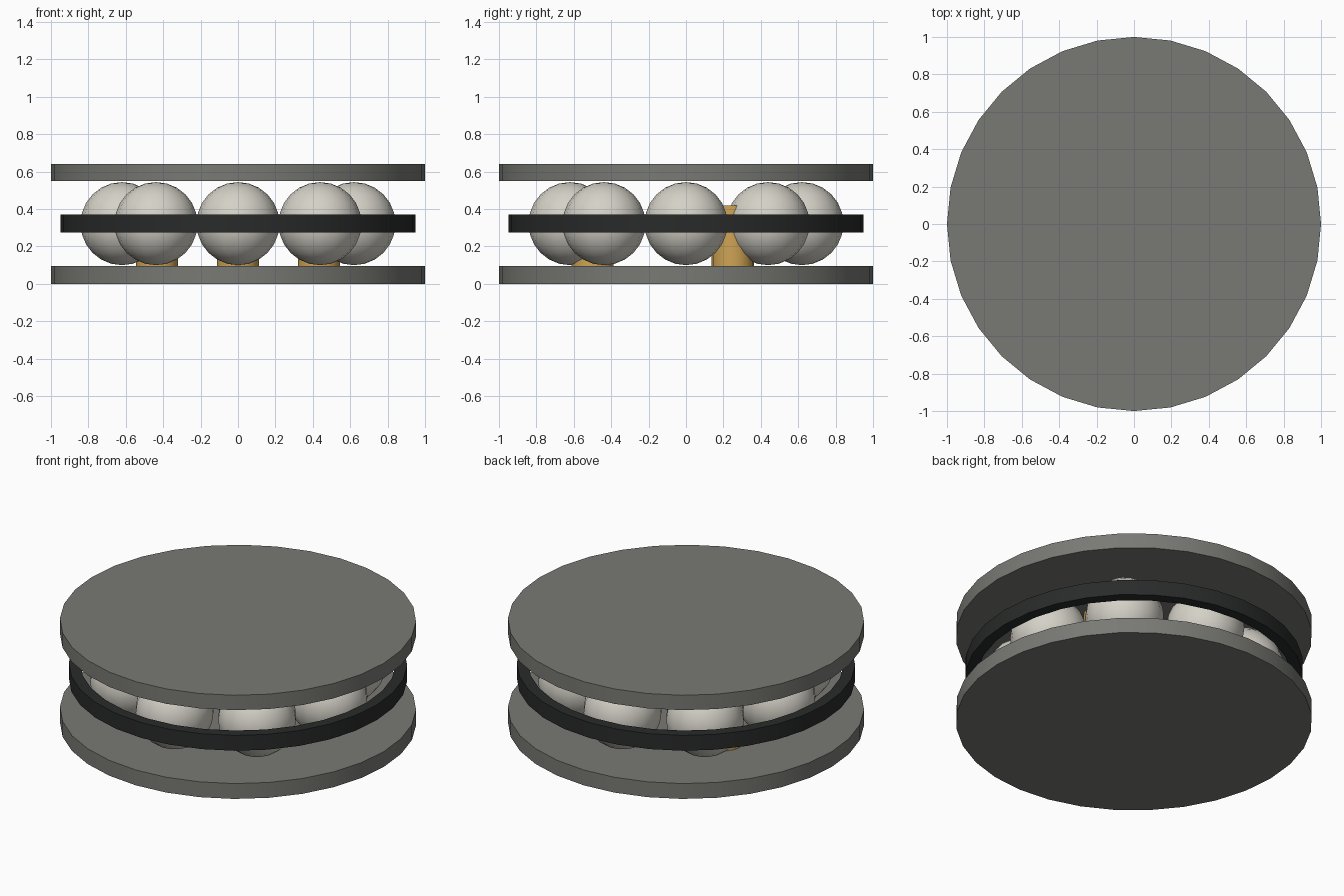
import bpy, bmesh
from math import pi, sin, cos, radians

if "Cube" in bpy.data.objects:
    bpy.data.objects.remove(bpy.data.objects["Cube"])


def material(name, rgb):
    m = bpy.data.materials.new(name)
    m.use_nodes = True
    m.diffuse_color = (*rgb, 1)
    m.node_tree.nodes["Principled BSDF"].inputs["Base Color"].default_value = (*rgb, 1)
    return m


GREY = material("grey_metal", (0.19, 0.19, 0.175))
BLACK = material("dark_cage", (0.022, 0.023, 0.023))
PALE = material("pale_steel", (0.66, 0.64, 0.57))
GOLD = material("brass", (0.62, 0.37, 0.09))


def finish(name, mat, smooth=35):
    ob = bpy.context.object
    ob.name = name
    ob.data.materials.append(mat)
    bpy.ops.object.shade_smooth_by_angle(angle=radians(smooth))
    return ob


def disc(name, mat, radius, z0, z1, x=0, y=0, sides=32):
    bpy.ops.mesh.primitive_cylinder_add(vertices=sides, radius=radius, depth=z1 - z0,
                                        location=(x, y, (z0 + z1) / 2))
    return finish(name, mat)


# Races
disc("lower_race", GREY, 1.0, 0, 0.095)
disc("upper_race", GREY, 1.0, 0.55, 0.642)

# Open cage ring: a rectangular profile spun round the axis
bm = bmesh.new()
profile = [bm.verts.new((r, 0, z)) for r, z in
           ((0.885, 0.275), (0.95, 0.275), (0.95, 0.37), (0.885, 0.37))]
edges = [bm.edges.new((profile[i], profile[(i + 1) % 4])) for i in range(4)]
bmesh.ops.spin(bm, geom=profile + edges, cent=(0, 0, 0), axis=(0, 0, 1),
               angle=2 * pi, steps=32, use_merge=True)
bmesh.ops.remove_doubles(bm, verts=bm.verts, dist=0.0001)
bmesh.ops.recalc_face_normals(bm, faces=bm.faces)
mesh = bpy.data.meshes.new("cage_ring")
bm.to_mesh(mesh)
bm.free()
ring = bpy.data.objects.new("cage_ring", mesh)
bpy.context.collection.objects.link(ring)
bpy.ops.object.select_all(action="DESELECT")
ring.select_set(True)
bpy.context.view_layer.objects.active = ring
finish("cage_ring", BLACK)

# Balls
for i in range(8):
    a = i * pi / 4
    bpy.ops.mesh.primitive_uv_sphere_add(segments=16, ring_count=12, radius=0.222,
                                         location=(0.62 * cos(a), 0.62 * sin(a), 0.322))
    finish(f"ball_{i + 1}", PALE, 60)

# Brass pins
for i in range(3):
    a = radians(30 + 120 * i)
    disc(f"pin_{i + 1}", GOLD, 0.113, 0.09, 0.42, 0.5 * cos(a), 0.5 * sin(a), 16)
